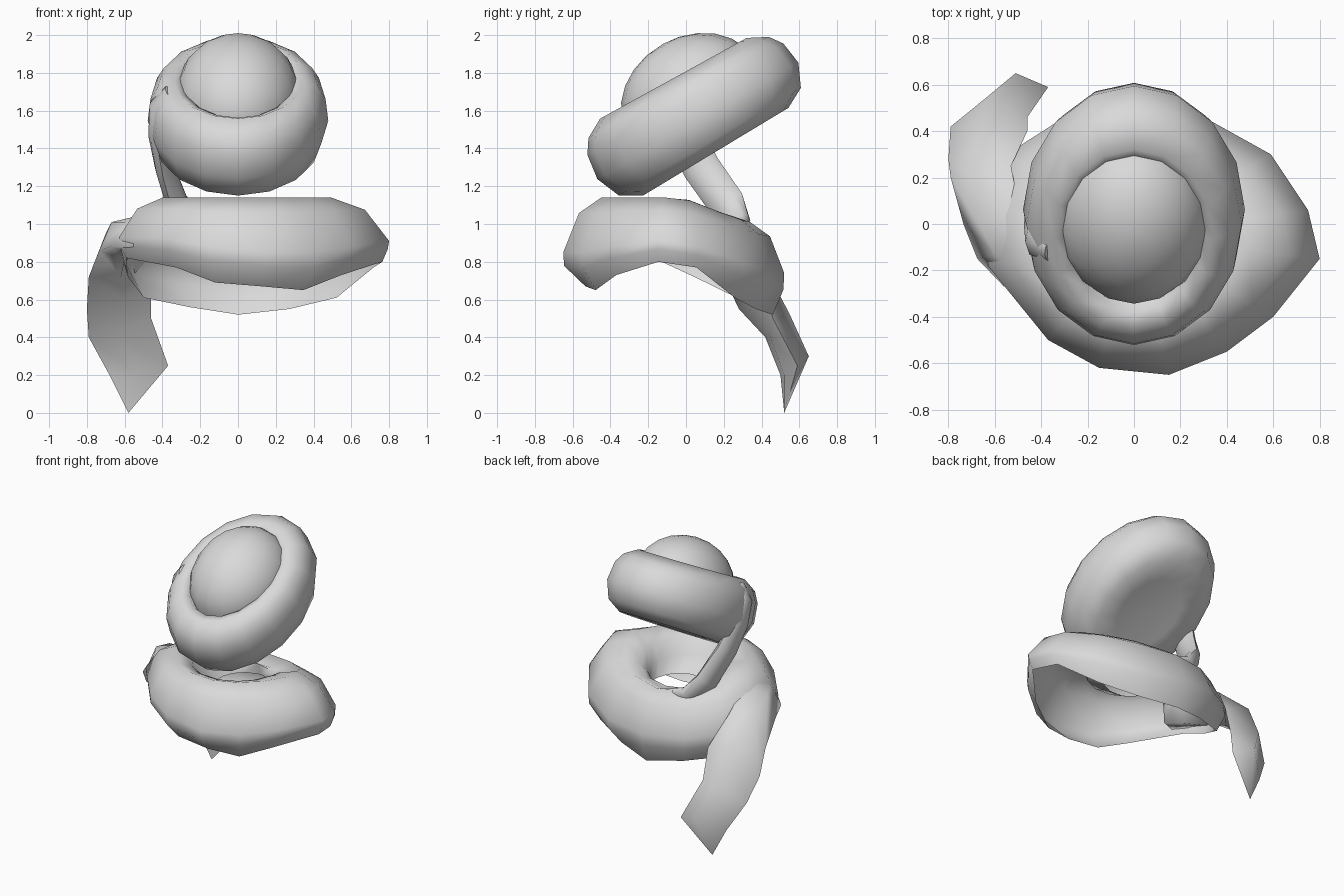
import bpy, bmesh, math
from mathutils import Vector, Matrix

if "Cube" in bpy.data.objects:
    bpy.data.objects.remove(bpy.data.objects["Cube"])

cloth = bpy.data.materials.new("grey_cloth")
cloth.diffuse_color = (0.7, 0.7, 0.7, 1)
cloth.use_nodes = True
cloth.node_tree.nodes["Principled BSDF"].inputs["Base Color"].default_value = cloth.diffuse_color


def loft(name, rows, closed=True, cap_start=False, cap_end=False, angle=70):
    """Skin rows of points; a one-point row becomes a fan tip."""
    bm = bmesh.new()
    vs = [[bm.verts.new(p) for p in row] for row in rows]
    for a, b in zip(vs, vs[1:]):
        n = max(len(a), len(b))
        for i in range(n if closed else n - 1):
            j = (i + 1) % n
            if len(b) == 1:
                bm.faces.new((a[i], a[j], b[0]))
            elif len(a) == 1:
                bm.faces.new((a[0], b[j], b[i]))
            else:
                bm.faces.new((a[i], a[j], b[j], b[i]))
    if cap_start:
        bm.faces.new(vs[0])
    if cap_end:
        bm.faces.new(vs[-1])
    bmesh.ops.recalc_face_normals(bm, faces=bm.faces[:])
    me = bpy.data.meshes.new(name)
    bm.to_mesh(me)
    bm.free()
    ob = bpy.data.objects.new(name, me)
    bpy.context.collection.objects.link(ob)
    me.materials.append(cloth)
    bpy.ops.object.select_all(action='DESELECT')
    ob.select_set(True)
    bpy.context.view_layer.objects.active = ob
    bpy.ops.object.shade_smooth_by_angle(angle=math.radians(angle))
    return ob


# Head wrap: thick oval roll tilted up towards the back, closed underneath
tilt = Matrix.Translation((0, 0, 1.545)) @ Matrix.Rotation(math.radians(30), 4, 'X')
profile = [(0, -.19), (.45, -.21), (.73, -.215), (.91, -.155), (1, -.03),
           (.97, .1), (.89, .17), (.72, .225), (.6, .19), (.54, .08)]
rows = []
for r, h in profile:
    row = []
    for k in range(16):
        a = 2 * math.pi * k / 16
        fat = 1.02 - .04 * math.sin(a)   # fuller at the front
        row.append(tilt @ Vector((.478 * r * math.cos(a), .055 + .615 * r * math.sin(a), h * fat)))
    rows.append(row if r else [tilt @ Vector((0, .055, h))])
loft("head_wrap_roll", rows)

# Rounded crown filling the wrap, tilted with it
rows = []
for i in range(7):
    t = math.pi / 2 * i / 6
    c, z = math.cos(t), .1 + .315 * math.sin(t)
    if i == 6:
        rows.append([tilt @ Vector((0, .1, z))])
    else:
        rows.append([tilt @ Vector((.33 * c * math.cos(a), .09 + .39 * c * math.sin(a), z))
                     for a in [2 * math.pi * k / 16 for k in range(16)]])
loft("crown", rows)


def strap(name, path, sides=8):
    """Flattened tube; each path item is position, half width, half thickness."""
    pts = [Vector(p[0]) for p in path]
    rows = []
    for i, (_, w, t) in enumerate(path):
        d = (pts[min(i + 1, len(pts) - 1)] - pts[max(i - 1, 0)]).normalized()
        out = Vector((pts[i].x, pts[i].y * .4, 0))
        out = (out - d * out.dot(d)).normalized()
        side = d.cross(out)
        rows.append([pts[i] + side * w * math.cos(a) + out * t * math.sin(a)
                     for a in [2 * math.pi * k / sides for k in range(sides)]])
    return loft(name, rows, cap_start=True, cap_end=True)


# Hanging strap joining the head wrap to the neck scarf
strap("side_strap", [((-.36, -.12, 1.70), .05, .03), ((-.42, -.07, 1.62), .09, .05),
                     ((-.43, 0, 1.47), .1, .045), ((-.39, .08, 1.3), .1, .05),
                     ((-.32, .22, 1.1), .1, .05), ((-.22, .28, .99), .08, .05),
                     ((-.08, .29, .95), .06, .04)])

# Neck scarf: draped ring, open underneath, with a narrowing neck hole
# outer x, outer y, height of widest point, height of lower edge, lower edge reach
stations = [(.80, -.15, .91, .80, .93), (.75, .06, .88, .77, .93), (.59, .30, .80, .61, .8),
            (.32, .45, .74, .55, .7), (0, .52, .74, .52, .8), (-.30, .46, .76, .56, .75),
            (-.55, .30, .80, .61, .85), (-.62, .05, .90, .72, .9), (-.63, -.18, .93, .82, .9),
            (-.37, -.50, .92, .77, .8), (-.15, -.62, .88, .69, .68), (.15, -.65, .85, .67, .65),
            (.40, -.55, .85, .65, .75), (.60, -.40, .88, .73, .85)]
rows = [[] for _ in range(8)]
for x, y, wide, low, reach in stations:
    top = 1.14 - .25 * max(0, y)
    o = Vector((x, y, 0))
    c = Vector((.02, -.05, 0))
    d = (o - c).normalized()
    n = c + d * .27
    ring = [(reach, low), (.985, wide * .6 + low * .4), (1, wide),
            (.75, wide + .72 * (top - wide)), (.4, top), (.1, top - .04), (0, .98)]
    for row, (f, z) in zip(rows, ring):
        p = n.lerp(o, f)
        row.append(Vector((p.x, p.y, z)))
    rows[7].append(Vector((.03, .03, .9)) + d * .2)
loft("neck_scarf", rows)

# Scarf tail: flattened folded end sweeping over the side and down to a point
tail = [[(-.44, -.22, 1.02), (-.52, -.25, .99), (-.56, -.27, .88), (-.45, -.22, .87)],
        [(-.46, -.08, 1.06), (-.6, -.13, 1.01), (-.675, -.15, .88), (-.52, -.1, .84)],
        [(-.49, .04, 1.03), (-.67, 0, 1.01), (-.735, 0, .86), (-.6, 0, .81)],
        [(-.53, .25, .93), (-.7, .2, .95), (-.79, .2, .72), (-.62, .22, .72)],
        [(-.46, .40, .72), (-.65, .42, .77), (-.8, .28, .55), (-.6, .33, .6)],
        [(-.46, .46, .5), (-.63, .55, .52), (-.79, .42, .4), (-.62, .44, .42)],
        [(-.37, .59, .25), (-.51, .65, .3), (-.68, .5, .2), (-.53, .52, .2)],
        [(-.58, .52, .0)]]
loft("scarf_tail", tail, cap_start=True, angle=100)
